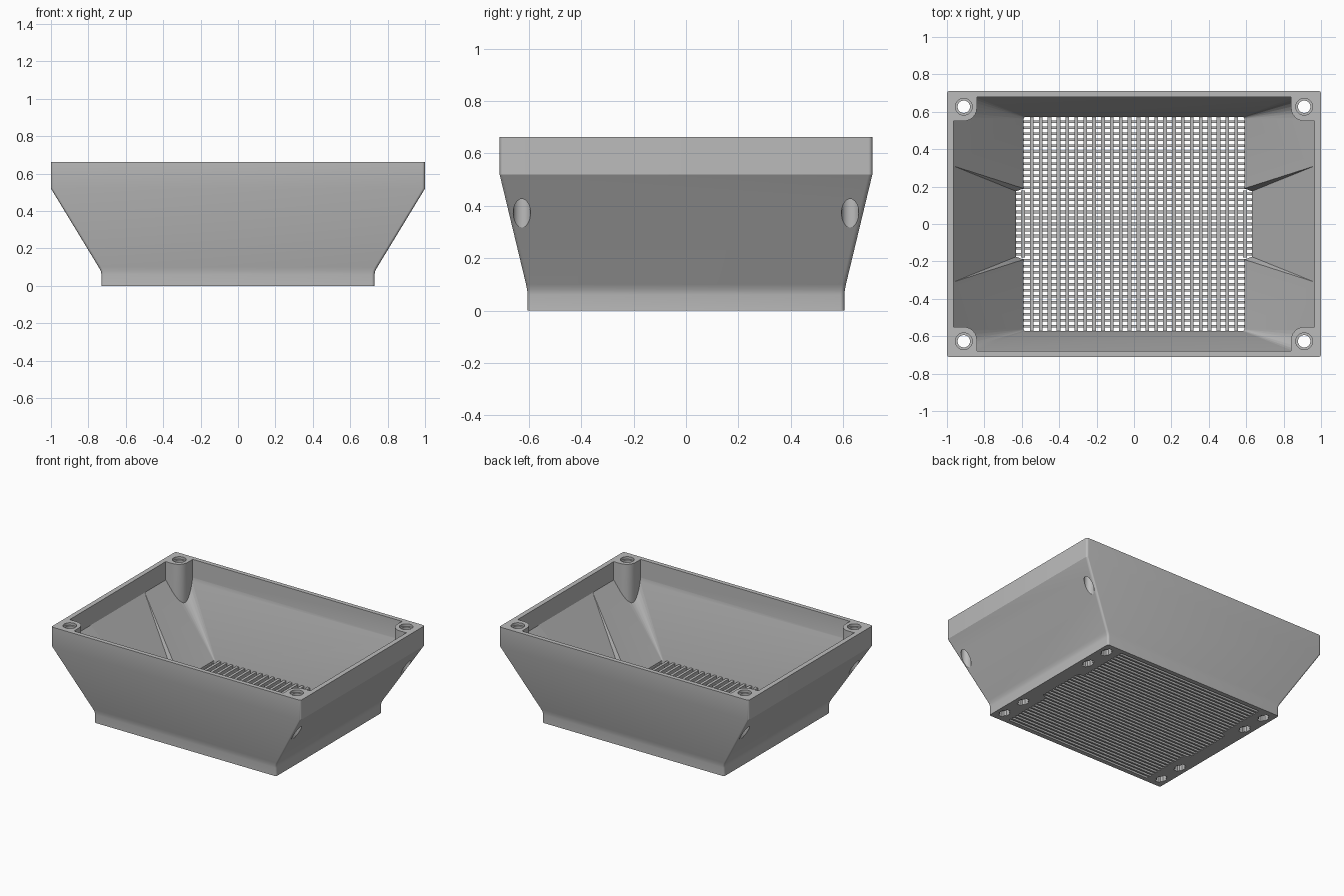
import bpy, bmesh, math
from mathutils import Matrix, Vector

old = bpy.data.objects.get("Cube")
if old:
    bpy.data.objects.remove(old, do_unlink=True)

grey = bpy.data.materials.new("light grey plastic")
grey.use_nodes = True
GREY = (0.5, 0.5, 0.5, 1)
grey.diffuse_color = GREY
grey.node_tree.nodes["Principled BSDF"].inputs["Base Color"].default_value = GREY

SIGNS = [(sx, sy) for sx in (-1, 1) for sy in (-1, 1)]


def finish(bm, name):
    bmesh.ops.recalc_face_normals(bm, faces=bm.faces)
    mesh = bpy.data.meshes.new(name)
    bm.to_mesh(mesh)
    bm.free()
    mesh.materials.append(grey)
    obj = bpy.data.objects.new(name, mesh)
    bpy.context.collection.objects.link(obj)
    return obj


def arc(cx, cy, r, start=0, steps=6):
    """Quarter circle, counter-clockwise."""
    return [(cx + r * math.cos(start + i * math.pi / 2 / steps),
             cy + r * math.sin(start + i * math.pi / 2 / steps)) for i in range(steps + 1)]


def mirror_four(quarter):
    """Mirror a first-quadrant outline into a closed loop."""
    half = quarter + [(-x, y) for x, y in reversed(quarter)]
    return half + [(-x, -y) for x, y in half]


def loft(bm, rings):
    """Skin a list of (height, outline) rings and cap both ends."""
    loops = [[bm.verts.new((x, y, z)) for x, y in outline] for z, outline in rings]
    for low, high in zip(loops, loops[1:]):
        n = len(low)
        for i in range(n):
            bm.faces.new((low[i], low[(i + 1) % n], high[(i + 1) % n], high[i]))
    bm.faces.new(loops[0][::-1])
    bm.faces.new(loops[-1])


def box(bm, lo, hi):
    size = Vector(hi) - Vector(lo)
    mid = (Vector(hi) + Vector(lo)) / 2
    bmesh.ops.create_cube(bm, size=1, matrix=Matrix.Translation(mid) @ Matrix.Diagonal((*size, 1)))


def cone(bm, x, y, z0, z1, r0, r1, sides=32):
    bmesh.ops.create_cone(bm, cap_ends=True, segments=sides, radius1=r0, radius2=r1,
                          depth=z1 - z0, matrix=Matrix.Translation((x, y, (z0 + z1) / 2)))


def cut(target, cutter):
    cutter.hide_render = True
    mod = target.modifiers.new("cut", 'BOOLEAN')
    mod.operation, mod.solver, mod.object = 'DIFFERENCE', 'EXACT', cutter
    bpy.context.view_layer.objects.active = target
    bpy.ops.object.modifier_apply(modifier=mod.name)
    bpy.data.objects.remove(cutter, do_unlink=True)


# Flared outer housing
bm = bmesh.new()
R = 0.015
loft(bm, [(z, mirror_four(arc(hx - R, hy - R, R))) for z, hx, hy in (
    (0, 0.73, 0.605), (0.06, 0.73, 0.605), (0.08, 0.734, 0.607), (0.1, 0.745, 0.611),
    (0.52, 1, 0.712), (0.663, 1, 0.712))])
housing = finish(bm, "housing")


# Cavity: narrowed toward the floor corners, rounded upright corners
def cavity_section(hx, hy, narrow, notch, blend, r):
    inner = hx - narrow
    return mirror_four([(hx, notch), (inner, notch + blend)] + arc(inner - r, hy - r, r))


bm = bmesh.new()
floor = cavity_section(0.63, 0.572, 0.04, 0.175, 0.015, 0.01)
top = cavity_section(0.965, 0.68, 0, 0.25, 0.06, 0.11)
loft(bm, [(-0.02, floor), (0.04, floor), (0.53, top), (0.72, top)])
bmesh.ops.triangulate(bm, faces=bm.faces)
cavity = finish(bm, "cavity_cutter")

# Corner screw posts are left standing inside the cavity
for sx, sy in SIGNS:
    bm = bmesh.new()
    r = 0.07
    outline = [(0.99, 0.7), (0.84, 0.7)] + arc(0.84 + r, 0.55 + r, r, math.pi) + [(0.99, 0.55)]
    loft(bm, [(z, [(sx * x, sy * y) for x, y in outline]) for z in (0.28, 0.75)])
    cut(cavity, finish(bm, "post_cutter"))
cut(housing, cavity)

# Screw holes run straight down and out through the sloping ends
for sx, sy in SIGNS:
    x, y = sx * 0.91, sy * 0.627
    bm = bmesh.new()
    cone(bm, x, y, 0.1, 0.7, 0.033, 0.033)
    cut(housing, finish(bm, "screw_hole_cutter"))
    bm = bmesh.new()
    cone(bm, x, y, 0.645, 0.7, 0.045, 0.045)
    cut(housing, finish(bm, "counterbore_cutter"))

# Keyed blind pockets under both ends
for sx, sy in SIGNS:
    for y in (0.33, 0.52):
        bm = bmesh.new()
        cone(bm, sx * 0.67, sy * y, -0.02, 0.045, 0.036, 0.036, 6)
        cut(housing, finish(bm, "pocket_cutter"))
        bm = bmesh.new()
        box(bm, (sx * 0.67 - 0.017, sy * y - 0.045, -0.02), (sx * 0.67 + 0.017, sy * y + 0.045, 0.04))
        cut(housing, finish(bm, "pocket_slot_cutter"))

bpy.ops.object.select_all(action='DESELECT')
housing.select_set(True)
bpy.context.view_layer.objects.active = housing
bpy.ops.object.shade_smooth_by_angle(angle=math.radians(28))

# Floor grille: lower bars run left to right
bm = bmesh.new()
PITCH_Y, PITCH_X, LAYER = 0.0322, 0.0475, 0.022
for i in range(-17, 18):
    y = i * PITCH_Y
    reach = 0.64 if abs(y) < 0.18 else 0.6
    box(bm, (-reach, y - 0.007, 0), (reach, y + 0.007, LAYER))
finish(bm, "grille_cross_bars")

# Upper bars run front to back, shorter in the widened middle
bm = bmesh.new()
for i in range(-13, 14):
    x = (i - 0.5 if i > 0 else i + 0.5) * PITCH_X if i else 0
    if i == 0:
        continue
    reach = 0.58 if abs(x) < 0.59 else 0.18
    box(bm, (x - 0.01, -reach, LAYER), (x + 0.01, reach, 2 * LAYER))
finish(bm, "grille_long_bars")
